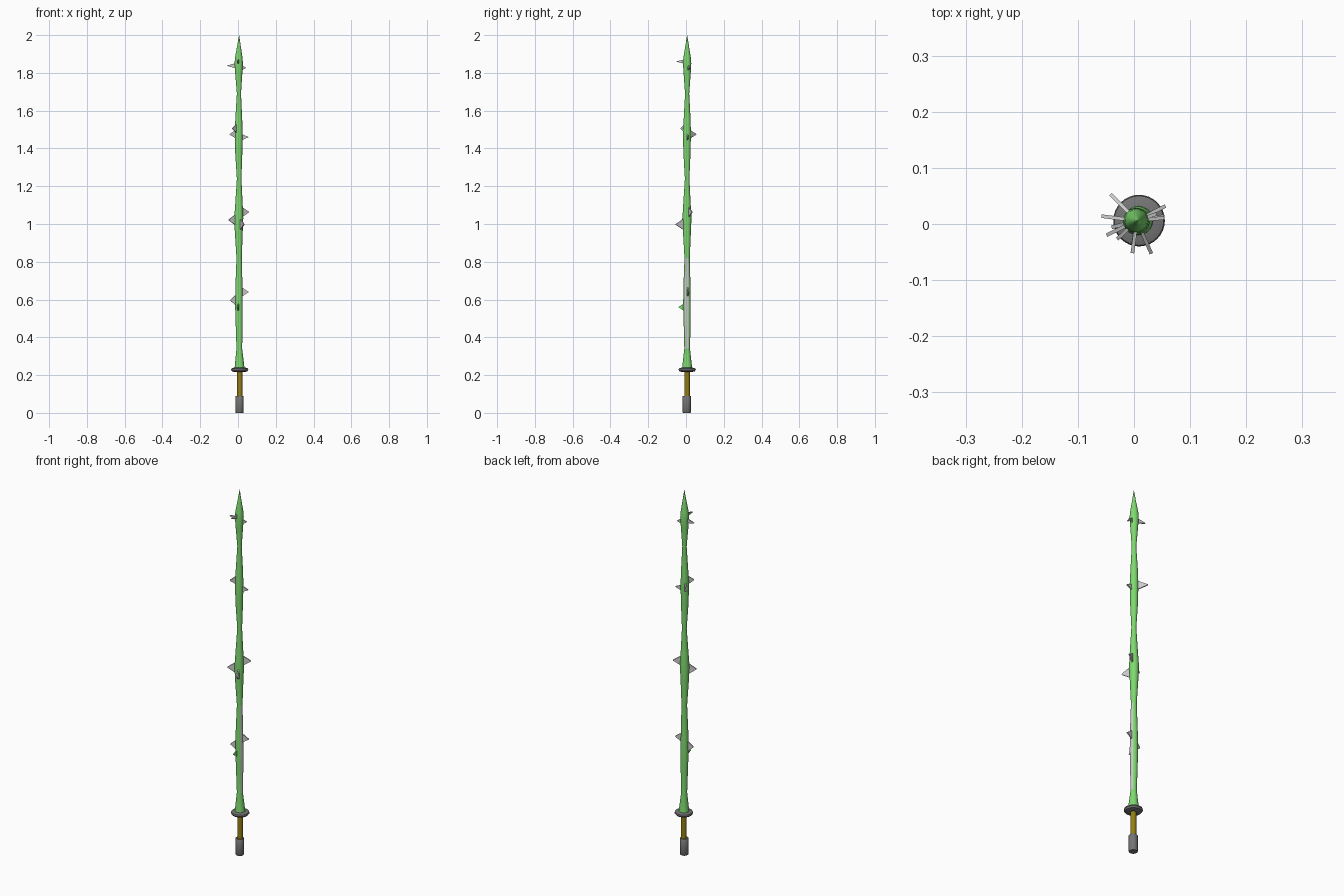
import bpy, bmesh, math
from mathutils import Vector

if "Cube" in bpy.data.objects:
    bpy.data.objects.remove(bpy.data.objects["Cube"])


def mat(name, col):
    m = bpy.data.materials.new(name)
    m.diffuse_color = (*col, 1)
    m.use_nodes = True
    m.node_tree.nodes["Principled BSDF"].inputs["Base Color"].default_value = m.diffuse_color
    return m


green = mat("stem_green", (0.21, 0.70, 0.16))
brown = mat("grip_brown", (0.30, 0.21, 0.006))
dark = mat("hilt_dark_grey", (0.18, 0.18, 0.18))
pale = mat("bark_grey", (0.55, 0.55, 0.55))


def finish(bm, name, material=None, smooth=True):
    bmesh.ops.recalc_face_normals(bm, faces=bm.faces)
    me = bpy.data.meshes.new(name)
    bm.to_mesh(me)
    bm.free()
    ob = bpy.data.objects.new(name, me)
    bpy.context.collection.objects.link(ob)
    if material:
        me.materials.append(material)
    if smooth:
        bpy.ops.object.select_all(action='DESELECT')
        ob.select_set(True)
        bpy.context.view_layer.objects.active = ob
        bpy.ops.object.shade_smooth_by_angle(angle=math.radians(35))
    return ob


def lathe(name, rings, n, material=None):
    """Loft round sections given as (x, y, z, radius)."""
    bm = bmesh.new()
    loops = []
    for x, y, z, r in rings:
        loops.append([bm.verts.new((x + r * math.cos(2 * math.pi * i / n),
                                    y + r * math.sin(2 * math.pi * i / n), z))
                      for i in range(n)])
    for a, b in zip(loops, loops[1:]):
        for i in range(n):
            j = (i + 1) % n
            bm.faces.new((a[i], a[j], b[j], b[i]))
    bm.faces.new(loops[0][::-1])
    bm.faces.new(loops[-1])
    return finish(bm, name, material)


def centred(profile, x=0.009, y=0.006):
    return [(x, y, z, r) for z, r in profile]


# Hilt: pommel, grip and round guard
lathe("pommel", centred([(0, 0.020), (0.003, 0.022), (0.087, 0.022), (0.09, 0.020)], 0.008, 0.004), 24, dark)
lathe("grip", centred([(0.085, 0.014), (0.225, 0.014)]), 24, brown)
lathe("guard", centred([(0.216, 0.026), (0.220, 0.040), (0.228, 0.046),
                        (0.235, 0.044), (0.239, 0.032)]), 32, dark)

# Wavy stem blade, swelling and narrowing up to a point
blade = lathe("stem_blade", [
    (0.008, 0.006, 0.235, 0.026), (0.008, 0.006, 0.25, 0.025),
    (0.007, 0.006, 0.34, 0.015), (0.006, 0.006, 0.46, 0.018),
    (0.005, 0.005, 0.56, 0.020), (0.005, 0.005, 0.66, 0.019),
    (0.006, 0.006, 0.82, 0.014), (0.004, 0.005, 0.96, 0.021),
    (0.004, 0.005, 1.03, 0.024), (0.005, 0.005, 1.10, 0.020),
    (0.006, 0.006, 1.24, 0.012), (0.004, 0.005, 1.38, 0.019),
    (0.004, 0.005, 1.48, 0.021), (0.004, 0.006, 1.56, 0.018),
    (0.005, 0.006, 1.69, 0.011), (0.004, 0.006, 1.80, 0.019),
    (0.004, 0.006, 1.85, 0.022), (0.004, 0.006, 1.88, 0.020),
    (0.005, 0.006, 1.94, 0.010), (0.006, 0.006, 2.00, 0.0004)], 20, green)

# Pale grey strip on the right side of the lowest swelling
blade.data.materials.append(pale)
for p in blade.data.polygons:
    if 0.36 < p.center.z < 0.80 and p.normal.x > 0.85:
        p.material_index = 1


def thorn(name, x, y, z, half, thick=0.0032, material=None):
    """Thin flat wedge running from inside the stem to its tip."""
    base = Vector((0.005, 0.006, z))
    tip = Vector((x, y, z))
    d = (tip - base).normalized()
    side = Vector((-d.y, d.x, 0)) * thick
    up = Vector((0, 0, half))
    root = base + d * 0.012
    bm = bmesh.new()
    outline = [root - up, tip - up * 0.06, tip + up * 0.06, root + up]
    left = [bm.verts.new(p + side) for p in outline]
    right = [bm.verts.new(p - side) for p in outline]
    bm.faces.new(left)
    bm.faces.new(right[::-1])
    for i in range(4):
        j = (i + 1) % 4
        bm.faces.new((left[i], right[i], right[j], left[j]))
    finish(bm, name, material, smooth=False)


# Thorns: tip x, tip y, height, half height at the root
thorns = [
    (-0.040, -0.006, 0.597, 0.032), (0.054, 0.014, 0.64, 0.027),
    (-0.049, -0.020, 1.022, 0.034), (0.056, 0.032, 1.063, 0.030),
    (0.031, -0.053, 0.998, 0.034),
    (-0.042, 0.053, 1.475, 0.026), (-0.030, -0.027, 1.505, 0.026),
    (0.054, 0.011, 1.46, 0.018),
    (-0.058, 0.014, 1.838, 0.015), (0.040, 0.018, 1.827, 0.016),
    (-0.003, -0.052, 1.86, 0.012),
]
for i, (x, y, z, h) in enumerate(thorns):
    thorn(f"thorn_{i + 1}", x, y, z, h)
thorn("thorn_green", -0.002, -0.038, 0.56, 0.022, material=green)
